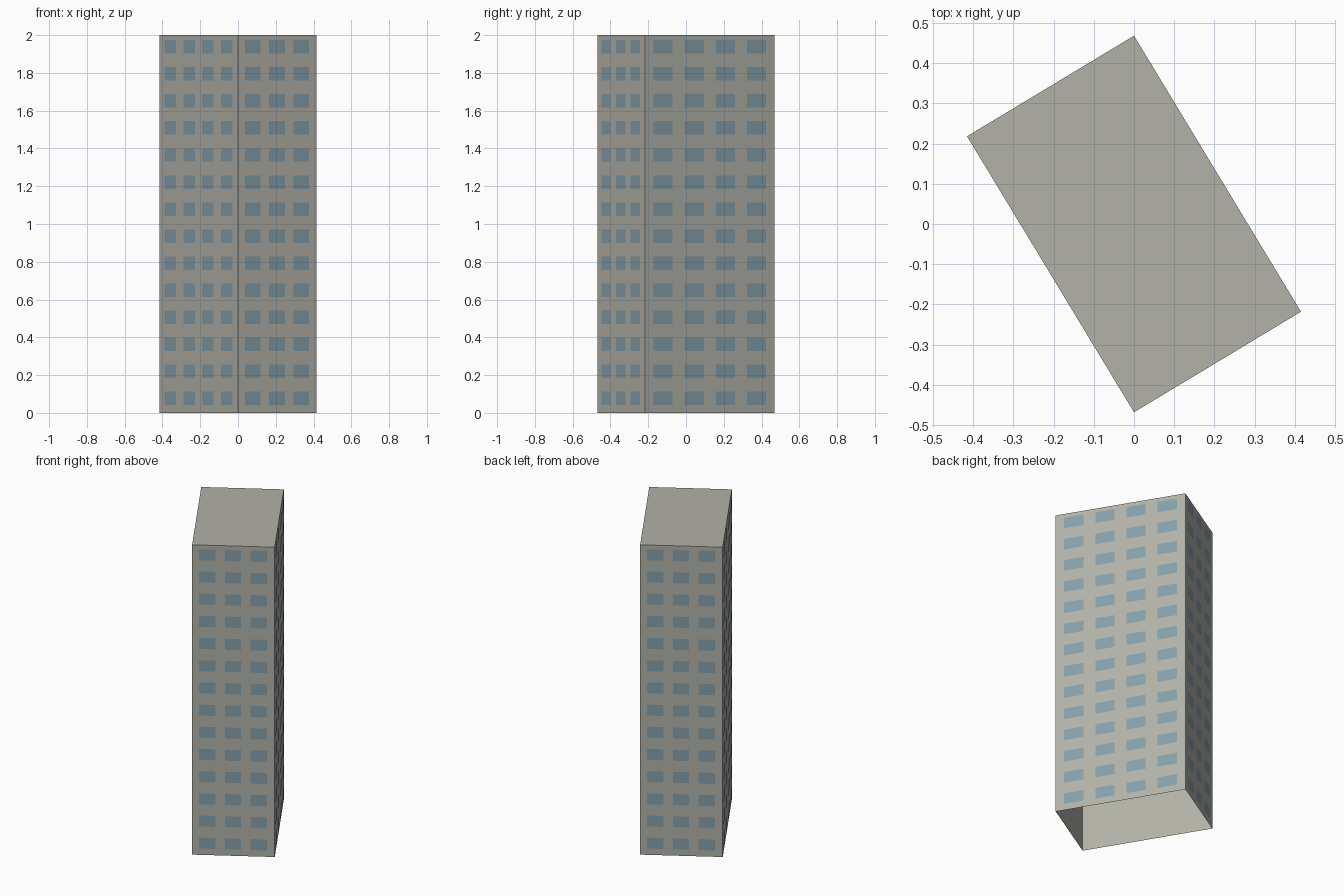
import bpy
import bmesh
from mathutils import Vector

cube = bpy.data.objects.get("Cube")
if cube:
    bpy.data.objects.remove(cube)

HEIGHT = 2.0
FLOORS = 14
CORNERS = [Vector(c) for c in
           ((0, -0.468, 0), (0.415, -0.218, 0), (0, 0.468, 0), (-0.415, 0.218, 0))]
UP = Vector((0, 0, 1))


def srgb(r, g, b):
    return [((c / 255 + 0.055) / 1.055) ** 2.4 for c in (r, g, b)] + [1]


def material(name, colour):
    mat = bpy.data.materials.new(name)
    mat.use_nodes = True
    mat.diffuse_color = colour
    mat.node_tree.nodes["Principled BSDF"].inputs["Base Color"].default_value = colour
    return mat


def make_object(name, quads, mat):
    bm = bmesh.new()
    for quad in quads:
        bm.faces.new([bm.verts.new(p) for p in quad])
    bmesh.ops.remove_doubles(bm, verts=bm.verts[:], dist=0.0001)
    mesh = bpy.data.meshes.new(name)
    bm.to_mesh(mesh)
    bm.free()
    mesh.materials.append(mat)
    obj = bpy.data.objects.new(name, mesh)
    bpy.context.collection.objects.link(obj)


concrete = material("warm grey concrete", srgb(178, 178, 168))
glass = material("blue grey glass", srgb(133, 160, 170))

# Tower shell: four walls and a roof, open underneath
walls = [(a, b) for a, b in zip(CORNERS, CORNERS[1:] + CORNERS[:1])]
shell = [(a, b, b + UP * HEIGHT, a + UP * HEIGHT) for a, b in walls]
shell.append([c + UP * HEIGHT for c in CORNERS])
make_object("tower_shell", shell, concrete)

# Window panes: three columns on the short walls, four on the long ones
panes = []
for i, (a, b) in enumerate(walls):
    columns, start, pitch, width = ((3, 0.085, 0.311, 0.198), (4, 0.066, 0.24, 0.148))[i % 2]
    along = b - a
    out = along.cross(UP).normalized() * 0.002
    for col in range(columns):
        left = a + along * (start + pitch * col) + out
        right = left + along * width
        for floor in range(FLOORS):
            low = UP * (0.041 + 0.1432 * floor)
            high = low + UP * 0.071
            panes.append((left + low, right + low, right + high, left + high))
make_object("window_panes", panes, glass)
